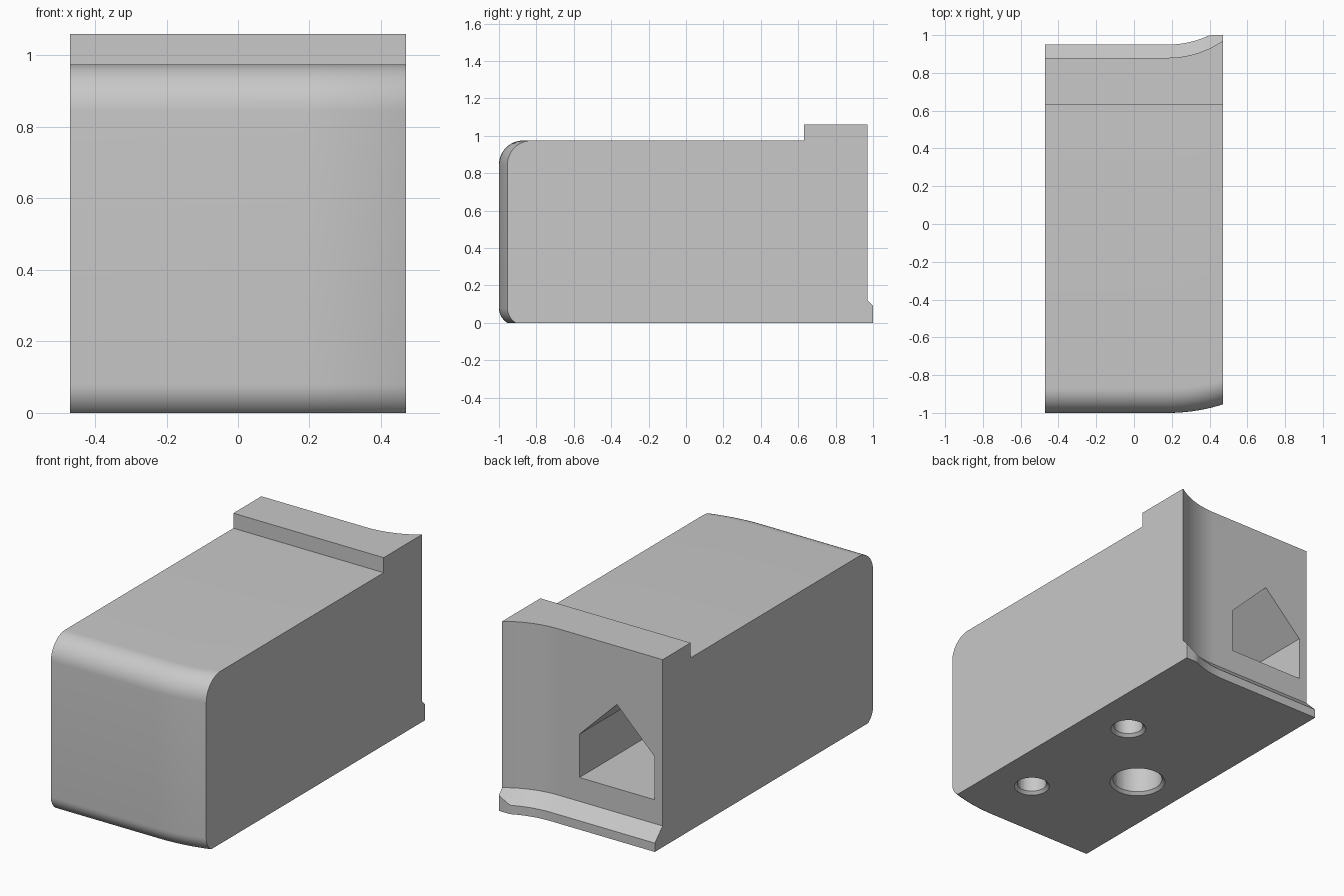
import bpy, bmesh, math
from mathutils import Vector

default = bpy.data.objects.get("Cube")
if default:
    bpy.data.objects.remove(default)

HALF, BEND = 0.47, 0.18          # half width, and where the end faces start to curve
TOP, RIDGE, STEP_Y = 0.975, 1.06, 0.63
SLOT_X = -0.184

grey = bpy.data.materials.new("plain_grey")
grey.use_nodes = True
grey.diffuse_color = (0.58, 0.58, 0.58, 1)
grey.node_tree.nodes["Principled BSDF"].inputs["Base Color"].default_value = grey.diffuse_color


def make_object(name, bm):
    bmesh.ops.recalc_face_normals(bm, faces=bm.faces)
    mesh = bpy.data.meshes.new(name)
    bm.to_mesh(mesh)
    bm.free()
    mesh.materials.append(grey)
    obj = bpy.data.objects.new(name, mesh)
    bpy.context.collection.objects.link(obj)
    return obj


def loft(name, rings):
    """Skin a row of matching closed outlines and cap both ends."""
    bm = bmesh.new()
    loops = [[bm.verts.new(p) for p in ring] for ring in rings]
    for a, b in zip(loops, loops[1:]):
        for i in range(len(a)):
            j = (i + 1) % len(a)
            bm.faces.new((a[i], a[j], b[j], b[i]))
    bm.faces.new(loops[0])
    bm.faces.new(loops[-1])
    return make_object(name, bm)


def sag(x, radius):
    """Offset of an arc that leaves the flat end face at BEND."""
    d = max(0, x - BEND)
    return radius - math.sqrt(radius * radius - d * d)


def arc(cy, cz, r, start, end, steps):
    for i in range(steps + 1):
        a = math.radians(start + (end - start) * i / steps)
        yield cy - r * math.cos(a), cz + r * math.sin(a)


def body_outline(x):
    front = -1 + sag(x, 0.957)
    wall = 0.88 + sag(x, 0.512)
    lip = min(wall + 0.07, 1)
    pts = list(arc(front + 0.094, 0.08, 0.094, -58.3, 0, 8))
    pts[0] = (pts[0][0], 0)
    pts += arc(front + 0.13, TOP - 0.13, 0.13, 0, 90, 12)
    pts += [(STEP_Y, TOP), (STEP_Y, RIDGE), (wall, RIDGE), (wall, 0.12),
            (lip, 0.12 - (lip - wall)), (lip, 0)]
    return [Vector((x, y, z)) for y, z in pts]


# Block with rounded front, raised rear ridge and rear lip
stations = [-HALF] + [BEND + (HALF - BEND) * i / 16 for i in range(17)]
body = loft("block_body", [body_outline(x) for x in stations])


def cut(cutter):
    cutter.hide_render = True
    mod = body.modifiers.new("cut", "BOOLEAN")
    mod.operation, mod.solver, mod.object = "DIFFERENCE", "EXACT", cutter
    bpy.ops.object.select_all(action="DESELECT")
    bpy.context.view_layer.objects.active = body
    body.select_set(True)
    bpy.ops.object.modifier_apply(modifier=mod.name)
    bpy.data.objects.remove(cutter)


def cone(name, x, y, z0, z1, r0, r1):
    bm = bmesh.new()
    bmesh.ops.create_cone(bm, cap_ends=True, segments=48, radius1=r0, radius2=r1, depth=z1 - z0)
    bmesh.ops.translate(bm, verts=bm.verts, vec=(x, y, (z0 + z1) / 2))
    return make_object(name, bm)


# Gabled pocket running in from the rear wall
gable = [(-0.234, 0.255), (0.234, 0.255), (0.234, 0.5), (0, 0.73), (-0.234, 0.5)]
cut(loft("pocket_cutter", [[(SLOT_X + x, y, z) for x, z in gable] for y in (-0.4, 1.2)]))

# Countersunk holes in the underside; the large one opens into the pocket
for x, y, r, depth in ((0.22, 0.215, 0.078, 0.35), (0.22, -0.59, 0.078, 0.35),
                       (SLOT_X, -0.19, 0.131, 0.3)):
    cut(cone("hole_cutter", x, y, -0.1, depth, r, r))
    cut(cone("countersink_cutter", x, y, -0.02, 0.02, r + 0.036, r - 0.004))

bpy.ops.object.shade_smooth_by_angle(angle=math.radians(25))
